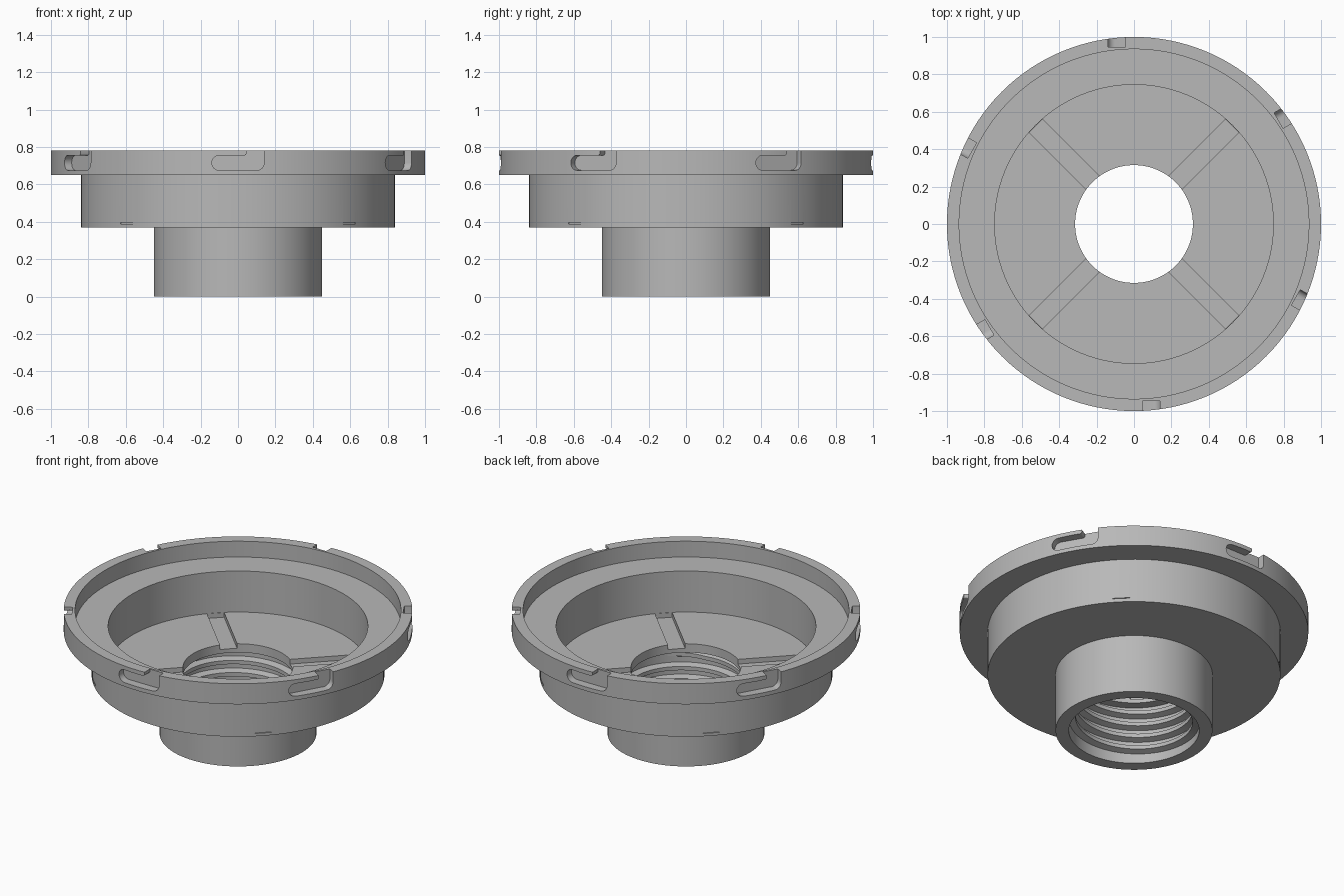
import bpy, bmesh, math
from mathutils import Matrix, Vector

if "Cube" in bpy.data.objects:
    bpy.data.objects.remove(bpy.data.objects["Cube"])

grey = bpy.data.materials.new("plain grey")
grey.diffuse_color = (0.48, 0.48, 0.48, 1)
grey.use_nodes = True
grey.node_tree.nodes["Principled BSDF"].inputs["Base Color"].default_value = grey.diffuse_color
SEG = 128


def make_object(name, bm):
    bmesh.ops.recalc_face_normals(bm, faces=bm.faces[:])
    me = bpy.data.meshes.new(name)
    bm.to_mesh(me)
    bm.free()
    me.materials.append(grey)
    ob = bpy.data.objects.new(name, me)
    bpy.context.collection.objects.link(ob)
    return ob


def lathe(name, profile):
    """Closed (r, z) profile revolved around z."""
    bm = bmesh.new()
    rings = []
    for i in range(SEG):
        a = 2 * math.pi * i / SEG
        rings.append([bm.verts.new((r * math.cos(a), r * math.sin(a), z)) for r, z in profile])
    n = len(profile)
    for i in range(SEG):
        p, q = rings[i], rings[(i + 1) % SEG]
        for j in range(n):
            k = (j + 1) % n
            bm.faces.new((p[j], q[j], q[k], p[k]))
    return make_object(name, bm)


def add_prism(bm, outline, y0, y1, angle):
    """Outline in (x, z), extruded along y and turned about z."""
    rot = Matrix.Rotation(angle, 4, 'Z')
    a = [bm.verts.new(rot @ Vector((x, y0, z))) for x, z in outline]
    b = [bm.verts.new(rot @ Vector((x, y1, z))) for x, z in outline]
    bm.faces.new(a)
    bm.faces.new(b[::-1])
    for i in range(len(a)):
        j = (i + 1) % len(a)
        bm.faces.new((a[j], a[i], b[i], b[j]))


def cut(target, bm, name):
    cutter = make_object(name, bm)
    cutter.hide_render = True
    mod = target.modifiers.new(name, 'BOOLEAN')
    mod.operation = 'DIFFERENCE'
    mod.solver = 'EXACT'
    mod.object = cutter
    bpy.context.view_layer.update()
    dg = bpy.context.evaluated_depsgraph_get()
    me = bpy.data.meshes.new_from_object(target.evaluated_get(dg))
    target.modifiers.clear()
    target.data = me
    bpy.data.objects.remove(cutter)


def arc(cx, cz, r, a0, a1, n=6):
    return [(cx + r * math.cos(math.radians(a0 + (a1 - a0) * i / n)),
             cz + r * math.sin(math.radians(a0 + (a1 - a0) * i / n))) for i in range(n + 1)]


# stepped flange body with neck, bowl and rim
body = lathe("stepped_body", [
    (0.374, 0), (0.45, 0), (0.45, 0.37), (0.84, 0.37), (0.84, 0.65), (1.0, 0.65),
    (1.0, 0.78), (0.935, 0.78), (0.935, 0.68), (0.745, 0.68), (0.745, 0.42),
    (0.315, 0.42), (0.315, 0.365), (0.374, 0.365)])

# six hooked locking slots in the rim, open to the top at one end
slot = (arc(-0.10, 0.715, 0.04, 90, 180) + arc(-0.10, 0.715, 0.04, 180, 270)[1:]
        + arc(0.10, 0.715, 0.04, 270, 360)
        + [(0.14, 0.80), (0.045, 0.80), (0.045, 0.765)] + arc(0.035, 0.765, 0.01, 0, -90, 3)[1:])
bm = bmesh.new()
for k in range(6):
    add_prism(bm, slot, -1.1, -0.946, math.radians(60 * k))
cut(body, bm, "slot_cutter")

# four diagonal grooves in the bowl floor, and thin slits outside
bm = bmesh.new()
for k in range(4):
    a = math.radians(45 + 90 * k)
    add_prism(bm, [(-0.05, 0.39), (0.05, 0.39), (0.05, 0.45), (-0.05, 0.45)], -0.742, -0.25, a)
    add_prism(bm, [(-0.05, 0.388), (0.05, 0.388), (0.05, 0.396), (-0.05, 0.396)], -0.86, -0.833, a)
cut(body, bm, "groove_cutter")

# helical thread inside the neck
bm = bmesh.new()
section = [(0.385, -0.026), (0.336, -0.012), (0.336, 0.012), (0.385, 0.026)]
pitch, turns, z0, per = 0.077, 3.9, 0.035, 96
prev = None
steps = int(turns * per)
for i in range(steps + 1):
    a = 2 * math.pi * i / per
    fade = min(1, i / 10, (steps - i) / 10)
    ring = []
    for r, dz in section:
        rr = 0.385 - (0.385 - r) * (0.2 + 0.8 * fade)
        ring.append(bm.verts.new((rr * math.cos(a), rr * math.sin(a), z0 + pitch * i / per + dz)))
    if prev:
        for j in range(4):
            k = (j + 1) % 4
            bm.faces.new((prev[j], prev[k], ring[k], ring[j]))
    else:
        bm.faces.new(ring)
    prev = ring
bm.faces.new(prev[::-1])
thread = make_object("neck_thread", bm)

# smooth round walls, sharp edges
for ob in (body, thread):
    bpy.ops.object.select_all(action='DESELECT')
    ob.select_set(True)
    bpy.context.view_layer.objects.active = ob
    bpy.ops.object.shade_smooth_by_angle(angle=math.radians(25))
